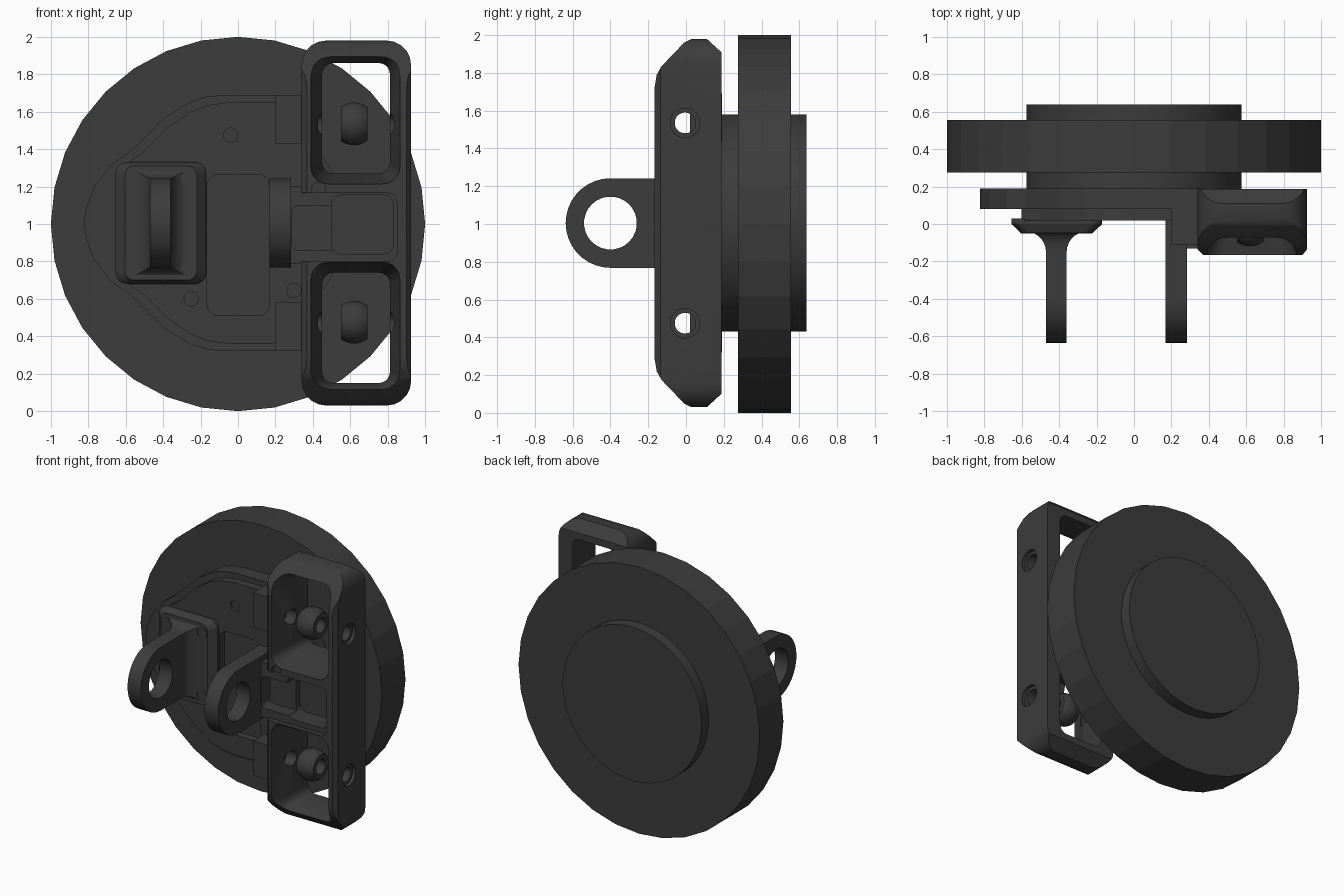
import bpy, bmesh
from math import sin, cos, pi, radians

if "Cube" in bpy.data.objects:
    bpy.data.objects.remove(bpy.data.objects["Cube"])

ZC = 1.005  # mirror height of the mechanism
dark = bpy.data.materials.new("dark_grey")
dark.diffuse_color = (0.045, 0.045, 0.045, 1)
dark.use_nodes = True
dark.node_tree.nodes["Principled BSDF"].inputs["Base Color"].default_value = dark.diffuse_color


def loft(name, axis, sections, smooth=False):
    """Join matching 2D outlines placed along x (outline y,z) or y (outline x,z)."""
    bm = bmesh.new()
    rings = []
    for d, pts in sections:
        rings.append([bm.verts.new((d, a, b) if axis == 'x' else (a, d, b)) for a, b in pts])
    n = len(rings[0])
    for r, q in zip(rings, rings[1:]):
        for i in range(n):
            bm.faces.new((r[i], r[(i + 1) % n], q[(i + 1) % n], q[i]))
    bm.faces.new(rings[0])
    bm.faces.new(rings[-1])
    bmesh.ops.recalc_face_normals(bm, faces=bm.faces)
    me = bpy.data.meshes.new(name)
    bm.to_mesh(me)
    bm.free()
    ob = bpy.data.objects.new(name, me)
    bpy.context.collection.objects.link(ob)
    me.materials.append(dark)
    if smooth:
        smooth_it(ob)
    return ob


def prism(name, axis, pts, lo, hi, smooth=False):
    return loft(name, axis, [(lo, pts), (hi, pts)], smooth)


def activate(ob):
    bpy.ops.object.select_all(action='DESELECT')
    ob.select_set(True)
    bpy.context.view_layer.objects.active = ob


def smooth_it(ob):
    activate(ob)
    bpy.ops.object.shade_smooth_by_angle(angle=radians(30))


def cut(ob, cutter, op='DIFFERENCE'):
    cutter.hide_render = True
    m = ob.modifiers.new("cut", 'BOOLEAN')
    m.operation, m.object, m.solver = op, cutter, 'EXACT'
    activate(ob)
    bpy.ops.object.modifier_apply(modifier=m.name)
    bpy.data.objects.remove(cutter)


def circle(a, b, r, n=24):
    return [(a + r * cos(2 * pi * (i + .5) / n), b + r * sin(2 * pi * (i + .5) / n)) for i in range(n)]


def rrect(x0, x1, z0, z1, r=0.0, n=5):
    if r == 0:
        return [(x0, z0), (x1, z0), (x1, z1), (x0, z1)]
    pts = []
    for k, (cx, cz) in enumerate([(x1 - r, z1 - r), (x0 + r, z1 - r), (x0 + r, z0 + r), (x1 - r, z0 + r)]):
        for i in range(n + 1):
            a = (k + i / n) * pi / 2
            pts.append((cx + r * cos(a), cz + r * sin(a)))
    return pts


def mirrored(half):
    return half + [(x, 2 * ZC - z) for x, z in reversed(half)]


def flip(pts, s):
    return [(x, ZC + s * (z - ZC)) for x, z in pts]


# wheel and hub
prism("wheel", 'y', [(cos(2 * pi * i / 32), 1 + sin(2 * pi * i / 32)) for i in range(32)], 0.275, 0.555)
prism("hub", 'y', circle(0, ZC, 0.576, 64), 0.188, 0.638, True)

# mounting plate: flange with a raised middle
edge = [(0.38, 1.69), (-0.07, 1.69), (-0.17, 1.68), (-0.26, 1.65), (-0.39, 1.57), (-0.58, 1.385),
        (-0.68, 1.315), (-0.77, 1.2), (-0.81, 1.09)]
prism("flange_plate", 'y', mirrored(edge + [(-0.822, 1.02)]), 0.08, 0.19)
raised = [(0.37, 1.65), (-0.05, 1.65), (-0.16, 1.635), (-0.25, 1.6), (-0.37, 1.52), (-0.5, 1.39), (-0.6, 1.32)]
plate = prism("raised_plate", 'y', mirrored(raised), 0.02, 0.17)
cut(plate, prism("pocket", 'y', rrect(-0.165, 0.168, 0.51, 1.265, 0.06), -0.1, 0.075))
for x, z in [(-0.04, 1.475), (-0.25, 0.6), (0.3, 0.645)]:
    cut(plate, prism("dimple", 'y', circle(x, z, 0.038), -0.1, 0.04))

# eye lugs
eye = [(-0.4 + 0.237 * cos(a), ZC + 0.237 * sin(a)) for a in [pi / 2 + pi * i / 18 for i in range(19)]]
for name, x0, x1, back in [("left_lug", -0.47, -0.36, 0.0), ("right_lug", 0.168, 0.282, 0.15)]:
    lug = prism(name, 'x', eye + [(back, ZC - 0.237), (back, ZC + 0.237)], x0, x1)
    cut(lug, prism("eye_hole", 'x', circle(-0.4, ZC, 0.14, 28), x0 - .1, x1 + .1))
    smooth_it(lug)

# left lug foot: chamfered pad, flared root and corner bolts
foot = loft("lug_foot", 'y', [(0.03, rrect(-0.655, -0.17, 0.68, 1.33, 0.06)),
                              (0.0, rrect(-0.655, -0.17, 0.68, 1.33, 0.06)),
                              (-0.047, rrect(-0.605, -0.22, 0.7, 1.31, 0.05))])
root = []
for i in range(8):
    t = pi / 2 * i / 7
    w, h = 0.165 - 0.11 * cos(t), 0.237 + 0.06 * (1 - cos(t))
    root.append((-0.15 + 0.11 * sin(t), rrect(-0.415 - w, -0.415 + w, ZC - h, ZC + h)))
flare = loft("lug_flare", 'y', root)
for x in (-0.567, -0.263):
    for z in (ZC - 0.235, ZC + 0.235):
        cut(flare, prism("bolt_clearance", 'y', circle(x, z, 0.041), -0.3, 0.1))
        prism("foot_bolt", 'y', circle(x, z, 0.039, 16), -0.05, 0.0)
smooth_it(flare)

# side bracket: rounded front outline trimmed by the side profile
bracket = loft("side_bracket", 'y', [(-0.166, rrect(0.37, 0.9, 0.06, 1.95, 0.11)),
                                     (-0.135, rrect(0.34, 0.925, 0.03, 1.98, 0.13)),
                                     (0.187, rrect(0.34, 0.925, 0.03, 1.98, 0.13))])
side = [(0.187, 1.91), (0.11, 1.98), (0.03, 1.98), (-0.01, 1.96), (-0.13, 1.835), (-0.155, 1.79), (-0.167, 1.72)]
cut(bracket, prism("side_profile", 'x', mirrored(side), 0.2, 1.1), 'INTERSECT')

# recessed bridge between the windows, with its stepped pocket
bridge = prism("bridge_block", 'y', rrect(0.21, 0.4, 0.79, 1.2), -0.13, 0.15)
cut(bracket, prism("recess", 'y', rrect(0.2, 0.85, 0.8, 1.165, 0.05), -0.3, -0.13))
for ob in (bracket, bridge):
    cut(ob, prism("step_pocket", 'y', rrect(0.285, 0.6, 0.86, 1.1, 0.04), -0.3, -0.03))
    cut(ob, prism("deep_pocket", 'y', rrect(0.5, 0.83, 0.84, 1.155, 0.05), -0.3, 0.02))
cut(bracket, prism("dimple", 'y', circle(0.43, 1.185, 0.038), -0.3, -0.14))

for s, side_name in ((1, "upper"), (-1, "lower")):
    zb = ZC + s * 0.53
    # open window with flared mouth
    mouth = flip(rrect(0.39, 0.865, 1.215, 1.93, 0.09), s)
    inner = flip(rrect(0.45, 0.812, 1.27, 1.86, 0.06), s)
    cut(bracket, loft("window", 'y', [(-0.3, mouth), (-0.15, mouth), (0.0, inner), (0.4, inner)]))
    # pad joining plate and bracket
    pad = prism(side_name + "_pad", 'y', flip(rrect(0.2, 0.38, 1.43, 1.69), s), -0.11, 0.1)
    # bolt hole through pad and both bracket walls
    for ob in (bracket, pad):
        cut(ob, prism("bolt_hole", 'x', circle(-0.005, zb, 0.055), 0.1, 1.1))
    cut(bracket, prism("counterbore", 'x', circle(-0.005, zb, 0.078), 0.9, 1.1))
    # spherical bearing
    ball = []
    for i in range(9):
        a = radians(-38 + 76 * i / 8)
        ball.append((0.62 + 0.115 * sin(a), circle(-0.005, zb, 0.115 * cos(a))))
    bearing = loft(side_name + "_bearing", 'x', ball)
    cut(bearing, prism("bore", 'x', circle(-0.005, zb, 0.055), 0.4, 0.8))
    smooth_it(bearing)
smooth_it(bracket)
